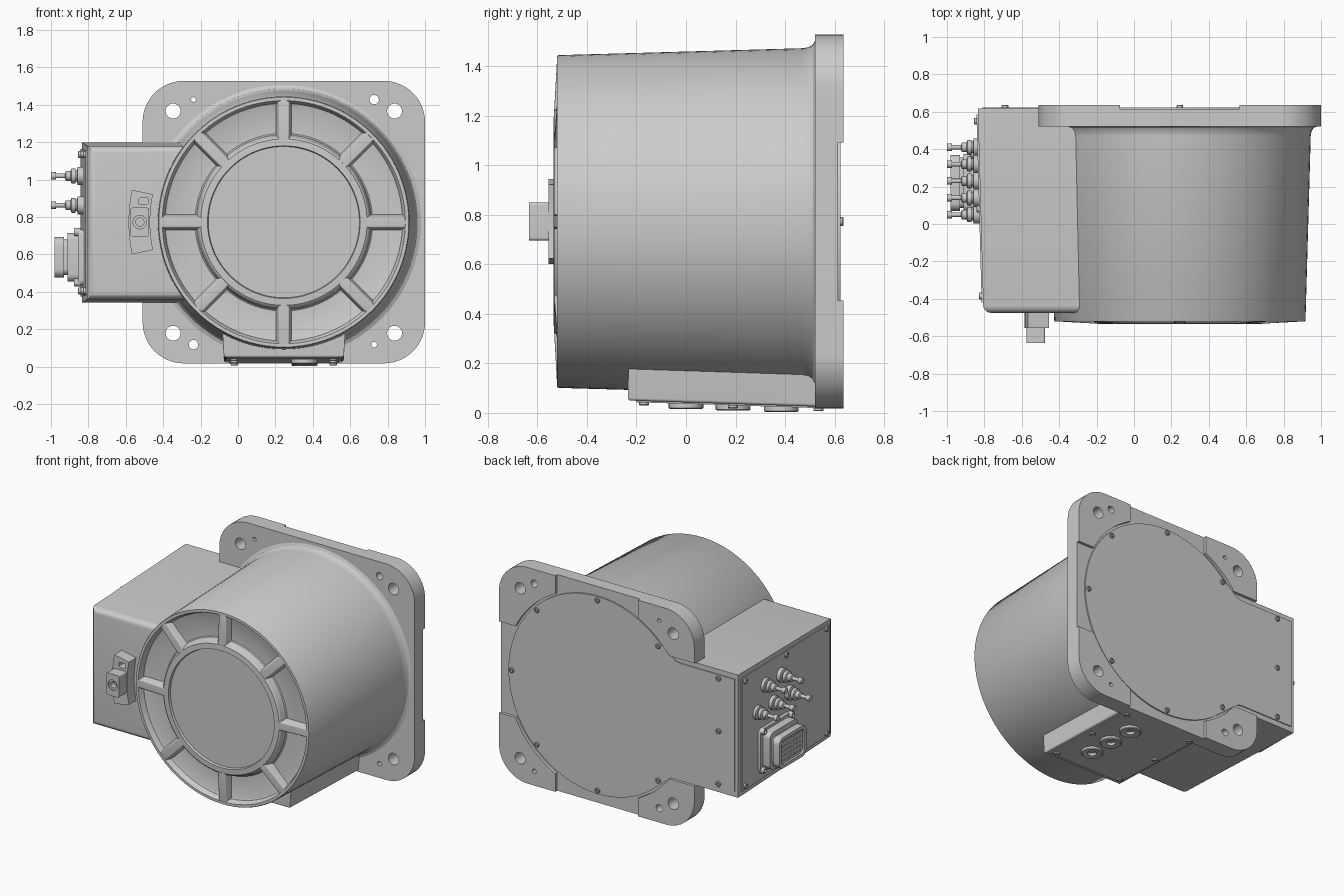
import bpy, bmesh
from math import pi, sin, cos, radians, atan2, sqrt
from mathutils import Vector

if "Cube" in bpy.data.objects:
    bpy.data.objects.remove(bpy.data.objects["Cube"])

CX, CZ = 0.245, 0.773      # axis of the drum
HALF = 0.755               # half width of the square flange


def finish(obj):
    bpy.ops.object.select_all(action='DESELECT')
    obj.select_set(True)
    bpy.context.view_layer.objects.active = obj
    bpy.ops.object.shade_smooth_by_angle(angle=radians(32))
    return obj


def from_bmesh(name, bm):
    bmesh.ops.recalc_face_normals(bm, faces=bm.faces)
    mesh = bpy.data.meshes.new(name)
    bm.to_mesh(mesh)
    bm.free()
    obj = bpy.data.objects.new(name, mesh)
    bpy.context.collection.objects.link(obj)
    return finish(obj)


def lathe(name, profile, origin, axis, steps=24):
    """Spin (radius, height) points around an axis through origin."""
    bm = bmesh.new()
    vs = [bm.verts.new((r, 0, h)) for r, h in profile]
    es = [bm.edges.new(p) for p in zip(vs, vs[1:])]
    bmesh.ops.spin(bm, geom=vs + es, cent=(0, 0, 0), axis=(0, 0, 1),
                   angle=2 * pi, steps=steps)
    bmesh.ops.remove_doubles(bm, verts=bm.verts, dist=1e-5)
    q = Vector((0, 0, 1)).rotation_difference(Vector(axis))
    for v in bm.verts:
        v.co = q @ v.co + Vector(origin)
    return from_bmesh(name, bm)


def plate(name, loops, a, b, side=False):
    """Extrude outline plus hole loops along y (or along x if side)."""
    cu = bpy.data.curves.new(name, 'CURVE')
    cu.dimensions, cu.fill_mode, cu.extrude = '2D', 'BOTH', (b - a) / 2
    for loop in loops:
        sp = cu.splines.new('POLY')
        sp.points.add(len(loop) - 1)
        for p, (u, v) in zip(sp.points, loop):
            p.co = (u, v, 0, 1)
        sp.use_cyclic_u = True
    obj = bpy.data.objects.new(name, cu)
    bpy.context.collection.objects.link(obj)
    mid = (a + b) / 2
    obj.location = (mid, 0, 0) if side else (0, mid, 0)
    obj.rotation_euler = (pi / 2, 0, pi / 2 if side else 0)
    bpy.ops.object.select_all(action='DESELECT')
    obj.select_set(True)
    bpy.context.view_layer.objects.active = obj
    bpy.ops.object.convert(target='MESH')
    obj = bpy.context.view_layer.objects.active
    bm = bmesh.new()
    bm.from_mesh(obj.data)
    bmesh.ops.remove_doubles(bm, verts=bm.verts, dist=1e-5)
    bmesh.ops.recalc_face_normals(bm, faces=bm.faces)
    bm.to_mesh(obj.data)
    bm.free()
    return finish(obj)


def hexa(name, quad_a, quad_b, bevel=0):
    """Solid between two quads, rounding the rim of quad_b."""
    bm = bmesh.new()
    a = [bm.verts.new(p) for p in quad_a]
    b = [bm.verts.new(p) for p in quad_b]
    bm.faces.new(a)
    bm.faces.new(b)
    for i in range(4):
        j = (i + 1) % 4
        bm.faces.new((a[i], a[j], b[j], b[i]))
    if bevel:
        rim = [e for e in bm.edges if e.verts[0] in b and e.verts[1] in b]
        bmesh.ops.bevel(bm, geom=rim, offset=bevel, segments=5, profile=0.5, affect='EDGES')
    return from_bmesh(name, bm)


def arc(cx, cz, r, a0, a1, n):
    return [(cx + r * cos(radians(a0 + (a1 - a0) * i / n)),
             cz + r * sin(radians(a0 + (a1 - a0) * i / n))) for i in range(n + 1)]


def circle(cx, cz, r, n=24):
    return arc(cx, cz, r, 0, 360, n)[:-1]


def rrect(cx, cz, hw, hh, r, n=6):
    pts = []
    for k, (sx, sz) in enumerate(((1, 1), (-1, 1), (-1, -1), (1, -1))):
        pts += arc(cx + sx * (hw - r), cz + sz * (hh - r), r, 90 * k, 90 * k + 90, n)
    return pts


def screw(name, origin, axis, r=0.018, h=0.012):
    lathe(name, [(0, h * 0.4), (r * 0.5, h * 0.4), (r * 0.5, h), (r * 0.85, h),
                 (r, h * 0.75), (r, -0.015), (0, -0.015)], origin, axis, 12)


# Drum with ribbed front and flared root
lathe("drum", [(0, -0.518), (0.404, -0.518), (0.408, -0.535), (0.445, -0.533), (0.455, -0.525),
               (0.468, -0.485), (0.475, -0.48), (0.625, -0.48), (0.635, -0.485), (0.645, -0.515),
               (0.65, -0.522), (0.668, -0.522), (0.672, -0.515), (0.700, 0.47), (0.704, 0.495),
               (0.715, 0.513), (0.74, 0.525), (0.74, 0.6), (0, 0.6)],
      (CX, 0, CZ), (0, 1, 0), 96)
for k in range(8):
    a = k * pi / 4
    d, t = Vector((cos(a), 0, sin(a))), Vector((-sin(a), 0, cos(a)))

    def at(r, w, y):
        return Vector((CX, y, CZ)) + d * r + t * w
    hexa(f"front_rib_{k}",
         [at(0.44, -0.043, -0.475), at(0.655, -0.043, -0.475), at(0.655, 0.043, -0.475), at(0.44, 0.043, -0.475)],
         [at(0.44, -0.028, -0.533), at(0.655, -0.028, -0.521), at(0.655, 0.028, -0.521), at(0.44, 0.028, -0.533)],
         0.006)

# Square mounting flange with bolt and dowel holes, raised pads behind its corners
small = {(-1, 1): 0.013, (1, 1): 0.025, (-1, -1): 0.025, (1, -1): 0.015}
holes = {s: [circle(CX + s[0] * 0.592, CZ + s[1] * 0.594, 0.04),
             circle(CX + s[0] * 0.483, CZ + s[1] * 0.655, r)] for s, r in small.items()}
plate("flange", [rrect(CX, CZ, HALF, HALF, 0.22, 14)] + sum(holes.values(), []), 0.522, 0.615)
for k, (sx, sz) in enumerate(small):
    edge = 0.32 if sx > 0 else 0.43
    ri = 0.705
    a0 = atan2(edge, sqrt(ri * ri - edge * edge)) * 180 / pi
    a1 = atan2(sqrt(ri * ri - 0.32 ** 2), 0.32) * 180 / pi
    pts = ([(0.32, HALF)] + arc(0.535, 0.535, 0.22, 90, 0, 14) + [(HALF, edge)]
           + arc(0, 0, ri, a0, a1, 12))
    plate(f"flange_pad_{k}", [[(CX + sx * u, CZ + sz * v) for u, v in pts]] + holes[(sx, sz)],
          0.612, 0.636)

# Electronics box on the left, drafted toward the front
hexa("side_box",
     [(-0.835, 0.617, 0.343), (-0.1, 0.617, 0.343), (-0.1, 0.617, 1.2), (-0.835, 0.617, 1.2)],
     [(-0.805, -0.475, 0.36), (-0.1, -0.475, 0.36), (-0.1, -0.475, 1.18), (-0.805, -0.475, 1.18)], 0.04)

# Rear cover: disc running into a tab over the box
neck = [(-0.6, 0.40), (-0.64, 0.393), (-1.055, 0.393)]
outline = (arc(0, 0, 0.69, -125, 125, 70) + neck + [(u, -v) for u, v in reversed(neck)])
plate("rear_cover", [[(CX + u, CZ + v) for u, v in outline]], 0.6, 0.624)
for k in range(-3, 4):
    a = k * pi / 4
    screw(f"cover_screw_{k + 3}", (CX + 0.664 * cos(a), 0.624, CZ + 0.664 * sin(a)), (0, 1, 0))
for k, z in enumerate((0.405, 0.773, 1.14)):
    screw(f"cover_tab_screw_{k}", (-0.69, 0.624, z), (0, 1, 0))


# Connector panel on the drafted left face
def left_x(y):
    return -0.835 + 0.0275 * (0.617 - y)


def panel_quad(off):
    return [(left_x(y) - off, y, z) for y, z in ((0.585, 0.375), (-0.42, 0.385), (-0.42, 1.155), (0.585, 1.165))]


hexa("connector_panel", panel_quad(-0.02), panel_quad(0.008))
for k, (y, z) in enumerate([(y, z) for y in (0.55, 0.08, -0.385) for z in (0.405, 1.135)]):
    screw(f"panel_screw_{k}", (left_x(y) - 0.008, y, z), (-1, 0, 0), 0.018, 0.014)

# Coaxial connectors: nut, collar, stem and tip
coax = [(0, -0.01), (0.048, -0.01), (0.048, 0.022), (0.03, 0.026), (0.03, 0.035), (0.04, 0.035), (0.04, 0.055),
        (0.026, 0.06), (0.026, 0.085), (0.012, 0.09), (0.012, 0.138), (0.02, 0.138), (0.02, 0.165), (0, 0.165)]
for k, (y, z) in enumerate(((0.14, 1.02), (0.32, 1.02), (0.05, 0.863), (0.23, 0.863), (0.41, 0.863))):
    lathe(f"coax_connector_{k}", coax, (-0.835, y, z), (-1, 0, 0))

# Multi-pin connector
Y, Z = 0.22, 0.585
plate("plug_base", [rrect(Y, Z, 0.18, 0.15, 0.03)], -0.856, -0.82, True)
plate("plug_body", [rrect(Y, Z, 0.155, 0.13, 0.04)], -0.912, -0.85, True)
plate("plug_neck", [rrect(Y, Z, 0.135, 0.095, 0.035)], -0.945, -0.9, True)
plate("plug_shell", [rrect(Y, Z, 0.15, 0.108, 0.045), rrect(Y, Z, 0.125, 0.085, 0.03)], -0.98, -0.93, True)
pins = [circle(Y + i * 0.032, Z + j * 0.032, 0.009, 8) for i in range(-3, 4) for j in range(-2, 3)]
plate("plug_insert", [rrect(Y, Z, 0.123, 0.083, 0.03)] + pins, -0.968, -0.93, True)
for k, (sy, sz) in enumerate(small):
    screw(f"plug_screw_{k}", (-0.856, Y + sy * 0.155, Z + sz * 0.135), (-1, 0, 0), 0.022, 0.02)

# Arc-shaped bracket and lug on the box front
bracket = arc(CX, CZ, 0.715, 168, 192, 14) + arc(CX, CZ, 0.83, 192, 168, 14)
plate("front_bracket", [bracket, rrect(-0.505, 0.885, 0.025, 0.018, 0.008)], -0.555, -0.46)
plate("front_lug", [rrect(-0.525, 0.773, 0.05, 0.077, 0.012), circle(-0.525, 0.773, 0.036)], -0.635, -0.54)
lathe("lug_socket", [(0.036, 0), (0.036, 0.075), (0.022, 0.075), (0.022, 0.04), (0, 0.04)],
      (-0.525, -0.55, 0.773), (0, -1, 0))


# Underside pad with cover, ports and screws
def low_z(y):
    return 0.05 - 0.032 * (y + 0.235)


def low_quad(x0, x1, y0, y1, off):
    return [(x, y, low_z(y) - off) for x, y in ((x0, y0), (x1, y0), (x1, y1), (x0, y1))]


hexa("bottom_pad", [(-0.09, -0.23, 0.3), (0.58, -0.23, 0.3), (0.58, 0.56, 0.3), (-0.09, 0.56, 0.3)],
     low_quad(-0.075, 0.565, -0.235, 0.56, 0), 0.012)
hexa("bottom_cover", low_quad(-0.05, 0.54, -0.2, 0.57, -0.02), low_quad(-0.05, 0.54, -0.2, 0.57, 0.006))
for k, y in enumerate((0.0, 0.19, 0.385)):
    lathe(f"bottom_port_{k}", [(0, 0.005), (0.025, 0.005), (0.03, 0.022), (0.064, 0.027), (0.07, 0.022),
                               (0.07, -0.01), (0, -0.01)], (0.355, y, low_z(y)), (0, 0, -1), 32)
for k, (x, y) in enumerate([(x, y) for x in (-0.02, 0.51) for y in (-0.17, 0.19, 0.535)]):
    screw(f"bottom_screw_{k}", (x, y, low_z(y) - 0.006), (0, 0, -1), 0.02, 0.012)
